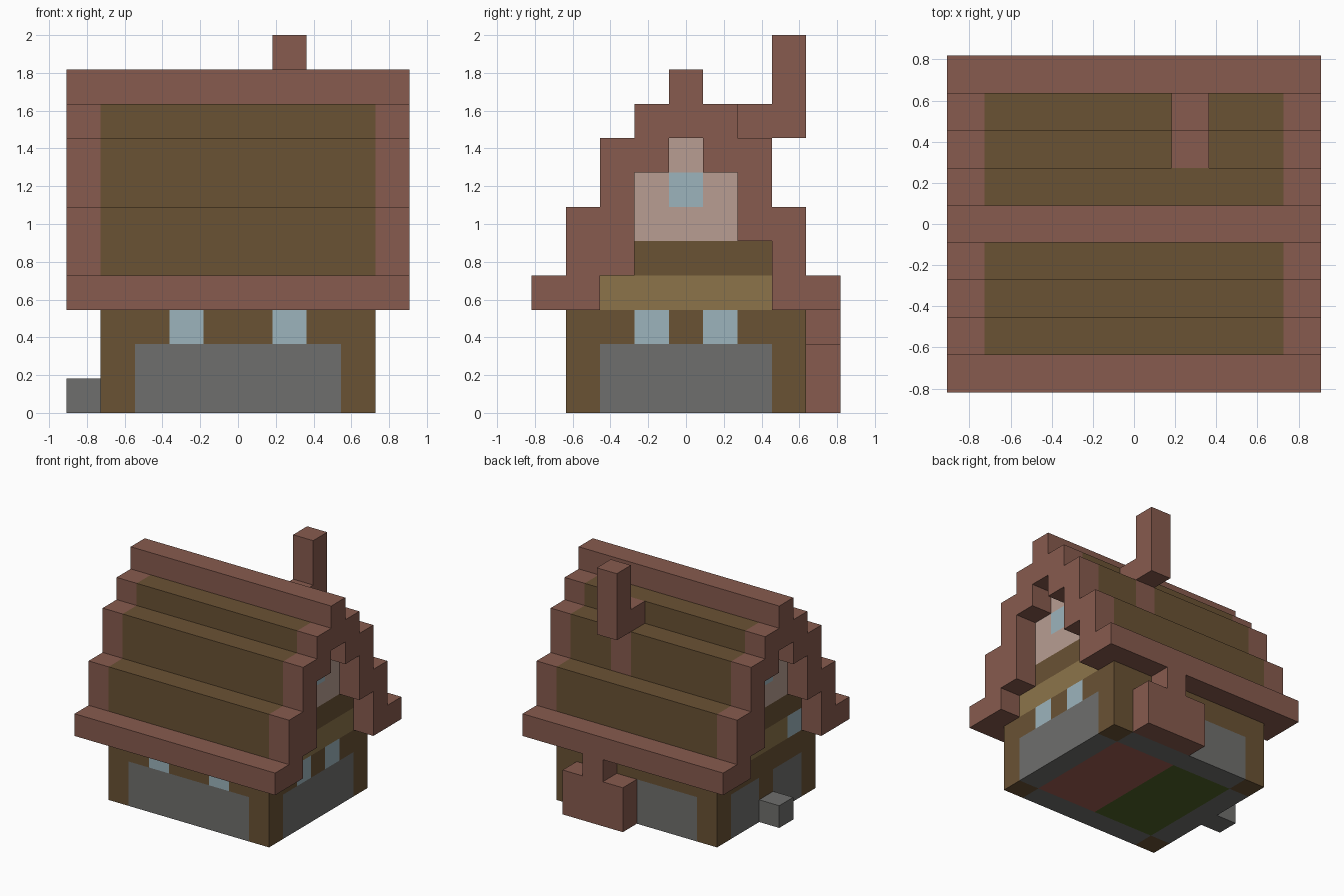
import bpy
import bmesh
from mathutils import Matrix, Vector

U = 2 / 11  # one block

cube = bpy.data.objects.get("Cube")
if cube:
    bpy.data.objects.remove(cube, do_unlink=True)


def material(name, rgb):
    col = [((c / 255 + 0.055) / 1.055) ** 2.4 for c in rgb] + [1]
    m = bpy.data.materials.new(name)
    m.use_nodes = True
    m.diffuse_color = col
    bsdf = m.node_tree.nodes["Principled BSDF"]
    bsdf.inputs["Base Color"].default_value = col
    bsdf.inputs["Roughness"].default_value = 0.9
    return m


brick = material("brick red", (135, 91, 78))
timber = material("dark timber", (106, 82, 52))
plank = material("light plank", (140, 116, 74))
stone = material("grey stone", (111, 111, 109))
plaster = material("pale plaster", (184, 158, 146))
glass = material("pale blue glass", (156, 180, 188))
rug = material("rug red", (160, 94, 82))
moss = material("floor green", (80, 100, 40))


def part(name, mat, boxes):
    """Join boxes given as x, y and z ranges in blocks."""
    bm = bmesh.new()
    for box in boxes:
        lo, hi = Vector([r[0] for r in box]), Vector([r[1] for r in box])
        bmesh.ops.create_cube(
            bm, size=1,
            matrix=Matrix.Translation((lo + hi) / 2 * U) @ Matrix.Diagonal((*((hi - lo) * U), 1)))
    me = bpy.data.meshes.new(name)
    bm.to_mesh(me)
    bm.free()
    me.materials.append(mat)
    ob = bpy.data.objects.new(name, me)
    bpy.context.collection.objects.link(ob)
    return ob


def flip(r):
    return (-r[1], -r[0])


def both(r):
    return [r, flip(r)]


# Ground floor
END, SIDE = (3, 4), (2.5, 3.5)
FRONT = flip(SIDE)
LOW, BAND = (0, 2), (2, 3)
part("corner_posts", timber, [(x, y, (0, 3)) for x in both(END) for y in both(SIDE)])
part("front_stone", stone, [((-3, 3), FRONT, LOW)])
part("back_stone", stone, [((-3, 3), SIDE, LOW)])
part("left_stone", stone, [(END, (-2.5, 2.5), LOW)])
part("right_stone", stone, [(flip(END), y, LOW) for y in both((0.5, 2.5))])
part("door", timber, [(flip(END), (-0.5, 0.5), (1, 2))])
part("door_step", stone, [((-5, -3), (-0.5, 0.5), (0, 1))])
part("red_floor", rug, [((0, 3), (-2.5, 2.5), (0, 0.5))])
part("green_floor", moss, [((-3, 0), (-2.5, 2.5), (0, 0.5))])

# Timber band with windows between its pieces
part("front_band", timber, [(x, FRONT, BAND) for x in both((2, 3)) + [(-1, 1)]])
part("front_windows", glass, [(x, FRONT, BAND) for x in both((1, 2))])
part("back_band", timber, [((-3, 3), SIDE, BAND)])
part("left_band", timber, [(END, y, BAND) for y in both((1.5, 2.5)) + [(-0.5, 0.5)]])
part("left_windows", glass, [(END, y, BAND) for y in both((0.5, 1.5))])
part("right_band", timber, [(flip(END), (-2.5, 2.5), BAND)])

# Gable walls
part("left_plank", plank, [(END, (-2.5, 2.5), (3, 4))])
part("right_plank", plank, [(flip(END), (-1.5, 1.5), (3, 4))])
part("right_windows", glass, [(flip(END), y, (3, 4)) for y in both((1.5, 2.5))])
for side, x in (("left", END), ("right", flip(END))):
    part(side + "_gable_beam", timber, [(x, (-2.5, 2.5), (4, 5))])
    part(side + "_gable_plaster", plaster,
         [(x, (-1.5, 1.5), (5, 6)), (x, (-0.5, 0.5), (7, 8))]
         + [(x, y, (6, 7)) for y in both((0.5, 1.5))])
    part(side + "_gable_window", glass, [(x, (-0.5, 0.5), (6, 7))])

# Stepped roof: y and z ranges of the steps on one slope
STEPS = [((2.5, 3.5), (4, 5)), ((1.5, 3.5), (5, 6)), ((1.5, 2.5), (6, 7)),
         ((0.5, 2.5), (7, 8)), ((0, 1.5), (8, 9))]
MID = (-4, 4)
part("front_slope", timber, [(MID, flip(y), z) for y, z in STEPS])
part("back_slope", timber,
     [(x, y, z) for y, z in STEPS
      for x in ([(-4, 1), (2, 4)] if z[0] in (6, 7) else [MID])])
part("eaves", brick, [((-5, 5), y, (3, 4)) for y in both((2.5, 4.5))])
part("ridge", brick, [((-5, 5), (-0.5, 0.5), (9, 10))])
for side, x, tooth in (("left", (4, 5), (-2.5, -1.5)), ("right", (-5, -4), (1.5, 2.5))):
    part(side + "_verge", brick,
         [(x, r, z) for y, z in STEPS for r in both(y)] + [(x, tooth, (4, 5))])

# Fireplace and chimney
part("fireplace", brick, [((0, 3), (3.5, 4.5), LOW), ((1, 2), (3.5, 4.5), BAND)])
part("chimney_strip", brick, [((1, 2), y, z) for y, z in STEPS[2:4]])
part("chimney", brick, [((1, 2), (1.5, 2.5), (8, 9)), ((1, 2), (2.5, 3.5), (8, 11))])
